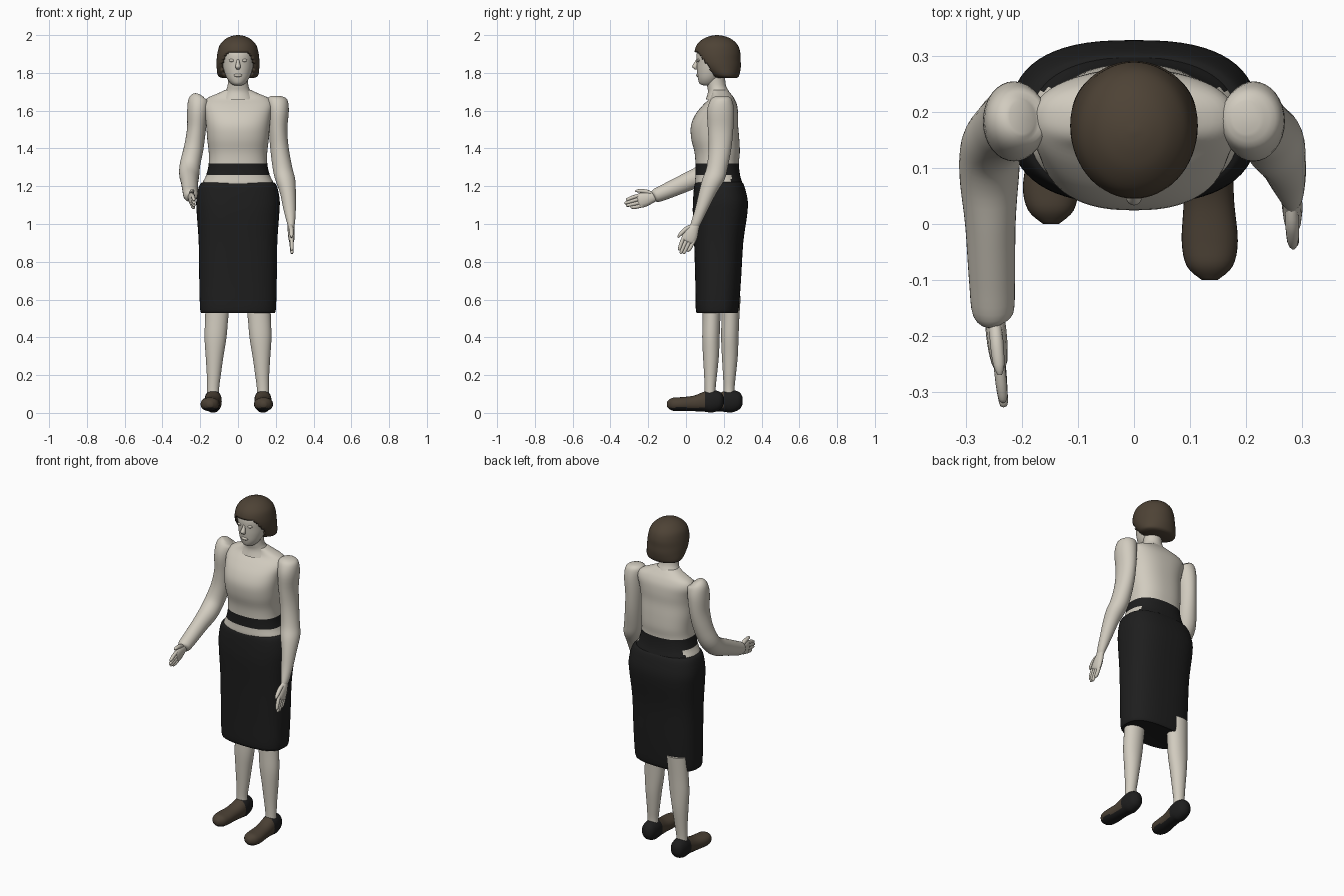
import bpy, bmesh, math
from mathutils import Vector


def material(name, rgb):
    m = bpy.data.materials.new(name)
    m.diffuse_color = (*rgb, 1)
    return m


CREAM = material("cream", (0.64, 0.60, 0.52))
BLACK = material("black", (0.013, 0.013, 0.013))
HAIR = material("hair brown", (0.075, 0.055, 0.036))
SHOE = material("shoe brown", (0.07, 0.052, 0.035))
X, Y, Z = Vector((1, 0, 0)), Vector((0, 1, 0)), Vector((0, 0, 1))


def spline(rows, sub):
    """Catmull-Rom interpolation through rows of numbers."""
    out, n = [], len(rows)
    for i in range(n - 1):
        a, b, c, d = (rows[max(i - 1, 0)], rows[i], rows[i + 1], rows[min(i + 2, n - 1)])
        for k in range(sub):
            t = k / sub
            out.append([0.5 * (2 * q + (r - p) * t + (2 * p - 5 * q + 4 * r - s) * t * t
                               + (3 * q - p - 3 * r + s) * t ** 3)
                        for p, q, r, s in zip(a, b, c, d)])
    return out + [list(rows[-1])]


def tube(name, rows, mats, v=None, u=X, power=2.0, segs=32, sub=4, rule=None):
    """Loft ovals (x, y, z, radius u, radius v); v=None keeps them square to the path."""
    rings = spline(rows, sub)
    bm = bmesh.new()
    loops = []
    for i, (x, y, z, ru, rv) in enumerate(rings):
        c = Vector((x, y, z))
        uu, vv = u, v
        if v is None:
            t = (Vector(rings[min(i + 1, len(rings) - 1)][:3])
                 - Vector(rings[max(i - 1, 0)][:3])).normalized()
            uu = (u - t * u.dot(t)).normalized()
            vv = t.cross(uu)
        loop = []
        for k in range(segs):
            a = 2 * math.pi * k / segs
            ca, sa = math.cos(a), math.sin(a)
            p = math.copysign(abs(ca) ** (2 / power), ca) * max(ru, 0.001)
            q = math.copysign(abs(sa) ** (2 / power), sa) * max(rv, 0.001)
            loop.append(bm.verts.new(c + uu * p + vv * q))
        loops.append(loop)
    for a, b in zip(loops, loops[1:]):
        for k in range(segs):
            j = (k + 1) % segs
            bm.faces.new((a[k], a[j], b[j], b[k]))
    bm.faces.new(loops[0])
    bm.faces.new(loops[-1])
    bmesh.ops.recalc_face_normals(bm, faces=bm.faces)
    if rule:
        for f in bm.faces:
            f.material_index = rule(f.calc_center_median())
    me = bpy.data.meshes.new(name)
    bm.to_mesh(me)
    bm.free()
    for m in mats:
        me.materials.append(m)
    ob = bpy.data.objects.new(name, me)
    bpy.context.collection.objects.link(ob)
    return ob


def ball(name, loc, size, mat):
    bpy.ops.mesh.primitive_uv_sphere_add(segments=16, ring_count=10, radius=1, location=loc)
    ob = bpy.context.object
    ob.name, ob.scale = name, size
    ob.data.materials.append(mat)


def stack(rows):
    """Level sections (z, y, rx, ry) centred on x = 0."""
    return [(0, y, z, rx, ry) for z, y, rx, ry in rows]


# Torso: black waistband, bare strip below it on the front and sides
def torso_rule(c):
    if c.z > 1.32:
        return 0
    return 0 if 1.2 < c.z < 1.26 and c.y < 0.24 else 1


tube("torso", stack([
    (1.12, .175, .19, .12), (1.20, .175, .19, .125), (1.22, .172, .187, .125),
    (1.26, .168, .168, .118), (1.32, .165, .155, .115), (1.38, .165, .155, .12),
    (1.45, .155, .163, .127), (1.52, .151, .168, .125), (1.58, .163, .175, .113),
    (1.63, .18, .183, .09), (1.665, .19, .165, .065), (1.69, .185, .11, .052),
    (1.71, .175, .066, .045)]), [CREAM, BLACK], v=Y, power=2.4, segs=64, rule=torso_rule)

# Pencil skirt
tube("skirt", stack([
    (.53, .165, .186, .10), (.545, .165, .2, .113), (.7, .17, .205, .121),
    (.9, .173, .208, .13), (1.05, .18, .218, .144), (1.12, .182, .221, .145),
    (1.18, .178, .212, .137), (1.212, .175, .2, .129), (1.222, .175, .184, .12)]),
    [BLACK], v=Y, power=2.6, segs=64)

# Neck and head
tube("neck", stack([(1.66, .175, .09, .07), (1.70, .172, .068, .056), (1.74, .16, .054, .05),
                    (1.82, .155, .055, .05)]), [CREAM], v=Y)
tube("head", stack([
    (1.733, .115, .018, .02), (1.742, .118, .036, .045), (1.77, .125, .058, .062),
    (1.81, .14, .074, .082), (1.85, .15, .082, .094), (1.9, .16, .088, .104),
    (1.94, .165, .075, .09), (1.965, .165, .045, .05)]), [CREAM], v=Y)
tube("nose", [(0, .07, 1.88, .007, .01), (0, .056, 1.855, .009, .012),
              (0, .047, 1.832, .014, .014), (0, .056, 1.818, .008, .008)], [CREAM], v=Y, segs=16)
ball("lips", (0, .064, 1.787, ), (.022, .011, .009), CREAM)
for s in (-1, 1):
    ball("eye", (s * .033, .066, 1.866), (.016, .009, .008), CREAM)

# Bobbed hair: a thick shell, opened over the face
hair = tube("hair", stack([
    (1.772, .215, .08, .052), (1.785, .205, .106, .076), (1.83, .182, .113, .108),
    (1.87, .17, .113, .119), (1.91, .166, .108, .121), (1.95, .165, .095, .107),
    (1.98, .165, .066, .074), (1.995, .165, .033, .036), (2.0, .165, .004, .004)]),
    [HAIR], v=Y, segs=64)
bm = bmesh.new()
bm.from_mesh(hair.data)
face_open = [f for f in bm.faces if (c := f.calc_center_median()).z < 1.908
             and c.y < 0.065 + (1.908 - c.z) * 0.7]
bmesh.ops.delete(bm, geom=face_open, context='FACES')
bm.to_mesh(hair.data)
bm.free()
shell = hair.modifiers.new("thickness", 'SOLIDIFY')
shell.thickness, shell.offset = 0.025, -1

# Arms: one hanging, one reaching forward
tube("hanging_arm", [
    (.2, .19, 1.678, .025, .03), (.207, .187, 1.66, .053, .055), (.213, .183, 1.6, .056, .071),
    (.212, .183, 1.5, .049, .067), (.22, .18, 1.4, .049, .06), (.235, .165, 1.3, .052, .056),
    (.25, .145, 1.235, .053, .059), (.264, .115, 1.165, .042, .047),
    (.273, .083, 1.08, .033, .035), (.28, .055, 1.01, .022, .028), (.281, .045, .985, .016, .024)],
    [CREAM], v=Y)
tube("reaching_arm", [
    (-.2, .19, 1.678, .025, .03), (-.207, .187, 1.66, .053, .055), (-.213, .183, 1.6, .056, .071),
    (-.22, .183, 1.5, .05, .066), (-.235, .17, 1.4, .052, .058), (-.254, .14, 1.315, .054, .055),
    (-.258, .085, 1.26, .053, .053), (-.256, 0, 1.22, .045, .048), (-.253, -.1, 1.175, .041, .042),
    (-.251, -.16, 1.15, .036, .036), (-.248, -.175, 1.143, .015, .02)], [CREAM])


# Hands: flat palm, four fingers, thumb
def hand(name, wrist, along, spread):
    w, d, s = Vector(wrist), Vector(along).normalized(), Vector(spread).normalized()

    def piece(part, pts):
        tube(name + part, [(*(w + d * a + s * b), r, q) for a, b, r, q in pts],
             [CREAM], segs=12, sub=3)
    piece("_palm", [(-.03, 0, .015, .022), (0, 0, .018, .026), (.045, 0, .018, .038),
                    (.08, 0, .014, .038), (.09, 0, .006, .03)])
    for i, tip in enumerate((.135, .155, .16, .148)):
        b = -.028 + i * .0187
        piece("_finger", [(.06, b, .01, .01), (.11, b * .95, .01, .01),
                          (tip - .008, b * .8, .008, .008), (tip, b * .78, .003, .003)])
    piece("_thumb", [(.0, .012, .01, .01), (.03, .036, .012, .012), (.07, .052, .01, .009),
                     (.088, .055, .004, .004)])


hand("hanging_hand", (.281, .045, .985), (.03, -.42, -.9), (0, -.9, .42))
hand("reaching_hand", (-.248, -.17, 1.143), (.1, -.95, -.25), (0, -.25, .95))

# Legs and shoes; one foot stands ahead of the other
for side, shift, foot_x in ((1, 0, .135), (-1, .1, -.148)):
    tube("leg", [
        (side * .105, .14 + shift, .62, .066, .05), (side * .113, .135 + shift, .5, .061, .047),
        (side * .119, .132 + shift, .4, .058, .046), (side * .124, .132 + shift, .3, .047, .042),
        (side * .128, .13 + shift, .2, .037, .034), (side * .132, .128 + shift, .13, .032, .029),
        (side * .132, .128 + shift, .07, .033, .03)], [CREAM], v=Y)
    heel_x = side * .132
    mid_x = (heel_x + foot_x) / 2
    tube("shoe", [
        (heel_x, .2 + shift, .065, .012, .018), (heel_x, .183 + shift, .064, .036, .045),
        (heel_x, .14 + shift, .062, .045, .06), (heel_x, .1 + shift, .06, .045, .054),
        (mid_x, .04 + shift, .05, .045, .041), (foot_x, -.03 + shift, .046, .05, .037),
        (foot_x, -.075 + shift, .046, .041, .033), (foot_x, -.1 + shift, .045, .014, .014)],
        [BLACK, SHOE], v=Z, power=2.2,
        rule=lambda c, s=shift: int(c.y < .1 + s and c.z > .028))

# Smooth shading, keeping hems and shell edges crisp
for ob in bpy.data.objects:
    ob.select_set(True)
bpy.context.view_layer.objects.active = hair
bpy.ops.object.shade_smooth_by_angle(angle=math.radians(55))
